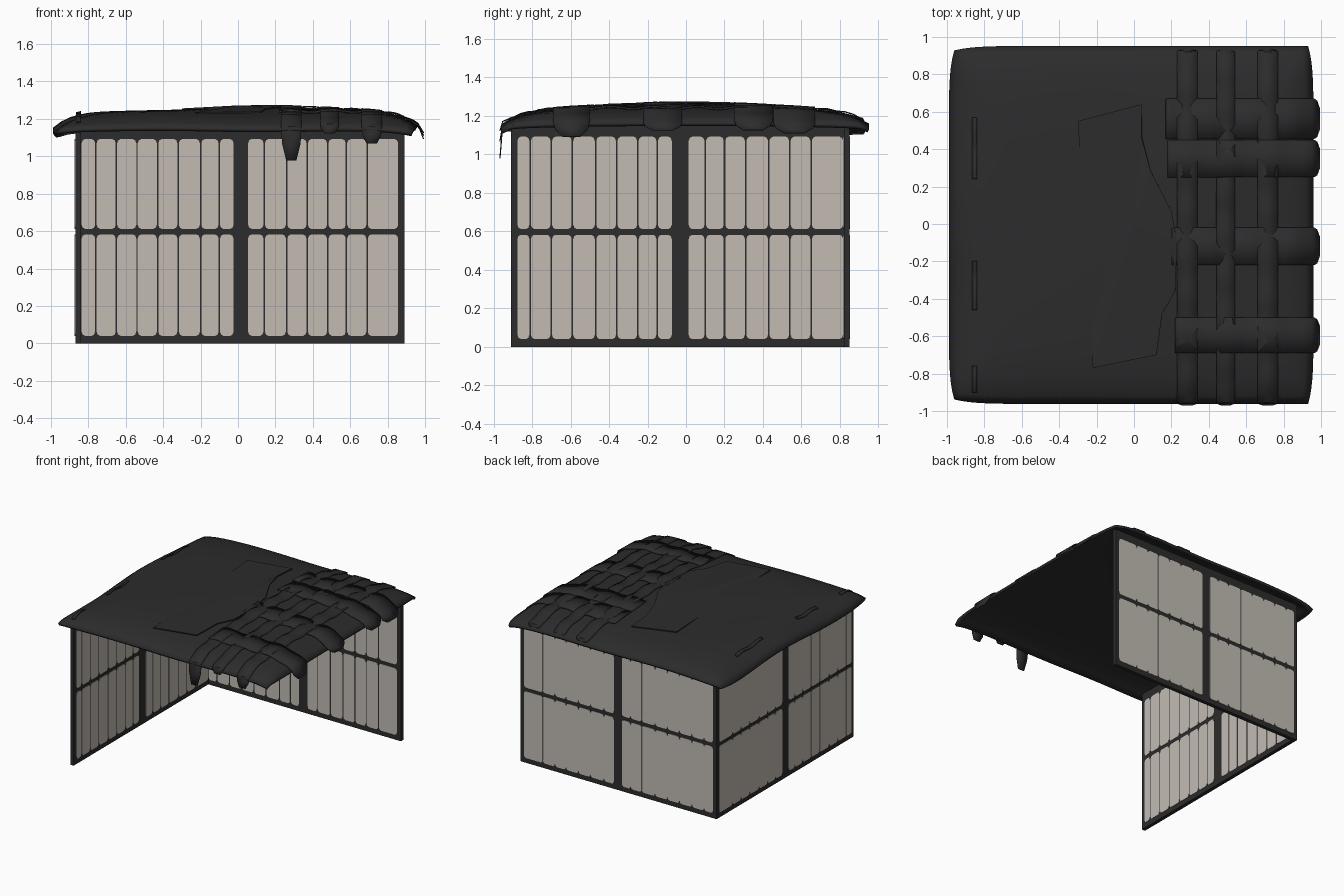
import bpy, bmesh, math

if "Cube" in bpy.data.objects:
    bpy.data.objects.remove(bpy.data.objects["Cube"])


def material(name, rgb):
    m = bpy.data.materials.new(name)
    m.diffuse_color = (*rgb, 1)
    m.use_nodes = True
    m.node_tree.nodes["Principled BSDF"].inputs["Base Color"].default_value = m.diffuse_color
    return m


DARK = material("charcoal", (0.025, 0.025, 0.025))
CREAM = material("cream paper", (0.54, 0.50, 0.45))


def make(name, verts, faces, mat, thick=0, smooth=False):
    me = bpy.data.meshes.new(name)
    me.from_pydata(verts, [], faces)
    bm = bmesh.new()
    bm.from_mesh(me)
    bmesh.ops.recalc_face_normals(bm, faces=bm.faces)
    if sum(f.normal.z for f in bm.faces) < -0.01 and thick:
        bmesh.ops.reverse_faces(bm, faces=bm.faces)
    bm.to_mesh(me)
    bm.free()
    me.materials.append(mat)
    ob = bpy.data.objects.new(name, me)
    bpy.context.collection.objects.link(ob)
    if thick:
        mod = ob.modifiers.new("thickness", "SOLIDIFY")
        mod.thickness = thick
        mod.offset = -1
    if smooth:
        bpy.ops.object.select_all(action='DESELECT')
        ob.select_set(True)
        bpy.context.view_layer.objects.active = ob
        bpy.ops.object.shade_smooth_by_angle(angle=math.radians(40))
    return ob


def box(name, lo, hi, mat):
    v = [(x, y, z) for x in (lo[0], hi[0]) for y in (lo[1], hi[1]) for z in (lo[2], hi[2])]
    f = [(0, 1, 3, 2), (4, 6, 7, 5), (0, 4, 5, 1), (2, 3, 7, 6), (0, 2, 6, 4), (1, 5, 7, 3)]
    return make(name, v, f, mat)


# Walls: one dark slab each, with paper panes as thin plates on both sides
X0, X1, Y0, Y1 = -0.87, 0.89, -0.91, 0.85
T = 0.03
TOP = 1.16
box("back_wall", (X0, Y1 - T, 0), (X1, Y1, TOP), DARK)
box("left_wall", (X0, Y0, 0), (X0 + T, Y1 - T, TOP), DARK)


def panes(name, edges, place, gap, depth):
    verts, faces = [], []
    cx, cz = 0.018, 0.022
    for row in ((0.04, 0.582), (0.612, 1.092)):
        for half in edges:
            for a, b in zip(half, half[1:]):
                a, b = a + gap, b - gap
                z0, z1 = row
                # rounded pane outline
                out = []
                for ex, ez, sx, sz, flip in ((a, z0, 1, 1, 0), (b, z0, -1, 1, 1),
                                             (b, z1, -1, -1, 0), (a, z1, 1, -1, 1)):
                    pts = [(ex, ez + sz * cz), (ex + sx * cx * .3, ez + sz * cz * .3), (ex + sx * cx, ez)]
                    out += pts[::-1] if flip else pts
                n, k = len(verts), len(out)
                verts += [place(u, z, 0) for u, z in out] + [place(u, z, depth) for u, z in out]
                faces += [tuple(range(n, n + k)), tuple(range(n + k, n + 2 * k))]
                faces += [(n + i, n + (i + 1) % k, n + k + (i + 1) % k, n + k + i) for i in range(k)]
    make(name, verts, faces, CREAM)


back = ((-.84, -.76, -.65, -.54, -.43, -.32, -.2, -.1, -.02),
        (.05, .14, .26, .37, .48, .58, .69, .86))
left = ((-.88, -.81, -.70, -.59, -.47, -.36, -.25, -.15, -.07),
        (.01, .10, .20, .31, .43, .54, .65, .82))
panes("back_panes_inside", back, lambda u, z, d: (u, Y1 - T - d, z), 0.004, 0.003)
panes("back_panes_outside", back, lambda u, z, d: (u, Y1 + d, z), 0.0005, 0.003)
panes("left_panes_inside", left, lambda u, z, d: (X0 + T + d, u, z), 0.004, 0.003)
panes("left_panes_outside", left, lambda u, z, d: (X0 - d, u, z), 0.0005, 0.003)


# Roof: draped sheet with drooping edges
def height(x, y):
    sx = 0.025 * x * x + 0.10 * abs(x) ** 10
    sy = 0.05 * y * y + 0.085 * abs(y) ** 10
    wob = 0.006 * math.sin(5 * x + 1) * math.cos(4 * y) * (1 - 0.5 * abs(x))
    wave = 0.012 * math.sin(5 * y + 0.6) * max(0, -x) ** 4
    return 1.255 - sx - sy + 0.6 * min(sx, sy) + wob + wave


N = 44
verts, faces = [], []
for i in range(N + 1):
    for j in range(N + 1):
        u, v = 2 * i / N - 1, 2 * j / N - 1
        x = -0.015 + 0.975 * u * (1 - 0.03 * v ** 10)
        y = -0.005 + 0.957 * v * (1 - 0.025 * u ** 10 * (u < 0))
        verts.append((x, y, height(x, y)))
for i in range(N):
    for j in range(N):
        a = i * (N + 1) + j
        faces.append((a, a + N + 1, a + N + 2, a + 1))
make("roof_sheet", verts, faces, DARK, 0.02, True)


# Woven strips laid over the roof, their ends hanging as tapered flaps
def strip(name, along_x, a, b, s, e, phase, flaps=(0, 0), out=0.02):
    rows = []
    n = 40
    for k in range(n + 1):
        t = s + (e - s) * k / n
        lift = 0.012 + 0.006 * math.sin(t * 28 + phase)
        rows.append([(t, w, height(*((t, w) if along_x else (w, t))) + lift)
                     for w in (a, (a + b) / 2, b)])
    for end, drop in ((0, flaps[0]), (1, flaps[1])):
        if drop:
            sgn = 1 if end else -1
            t, _, z = rows[-1 if end else 0][1]
            mid, hw = (a + b) / 2, (b - a) / 2
            hang = [[(t + sgn * out * f, mid + hw * q * g, z - drop * f) for q in (-1, 0, 1)]
                    for f, g in ((0.5, 0.9), (1, 0.5))]
            rows = rows + hang if end else hang[::-1] + rows
    vs = [(p if along_x else (p[1], p[0], p[2])) for r in rows for p in r]
    fs = [(3 * i + j, 3 * i + j + 1, 3 * i + j + 4, 3 * i + j + 3)
          for i in range(len(rows) - 1) for j in (0, 1)]
    make(name, vs, fs, DARK, 0.006, True)


for i, (a, b, d) in enumerate(((.23, .34, .18), (.44, .54, .05), (.66, .77, .09))):
    strip(f"long_strip_{i + 1}", False, a, b, -0.955, 0.92, i * math.pi, (d, 0.03), 0.015)
for i, (a, b, s, d) in enumerate(((-.69, -.50, .22, .08), (-.22, -.02, .20, .04),
                                  (.25, .45, .18, .05), (.455, .67, .17, .05))):
    strip(f"cross_strip_{i + 1}", True, a, b, s, 0.965, i * math.pi, (0, d), 0.03)

# Loose patch on the roof
outline = [(-.3, .55), (.04, .64), (.04, .46), (.09, .28), (.2, .07), (.23, -.1),
           (.22, -.36), (.15, -.48), (.12, -.7), (-.22, -.77)]
make("roof_patch", [(x, y, height(x, y) + 0.016) for x, y in outline] + [(0, 0, 1.272)],
     [(i, (i + 1) % 10, 10) for i in range(10)], DARK, 0.008)

# Small raised folds near the left edge
for i, (a, b) in enumerate(((-.9, -.76), (-.46, -.2), (.24, .57))):
    strip(f"roof_fold_{i + 1}", False, -0.865, -0.84, a, b, 0)
